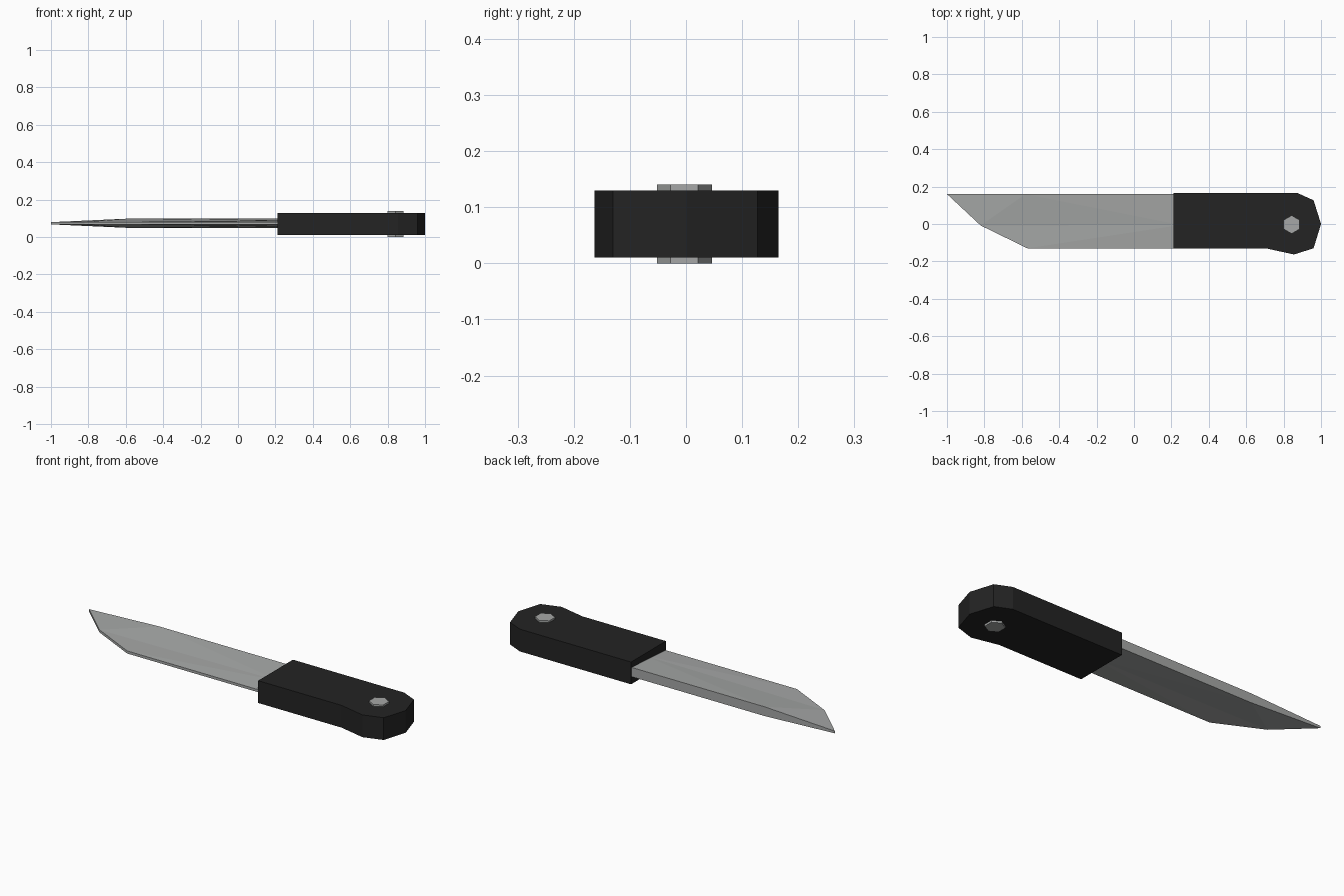
import bpy, bmesh, math

if "Cube" in bpy.data.objects:
    bpy.data.objects.remove(bpy.data.objects["Cube"])


def material(name, color):
    m = bpy.data.materials.new(name)
    m.diffuse_color = (*color, 1)
    m.use_nodes = True
    m.node_tree.nodes["Principled BSDF"].inputs["Base Color"].default_value = m.diffuse_color
    return m


def finish(bm, name, mat):
    bmesh.ops.recalc_face_normals(bm, faces=bm.faces)
    me = bpy.data.meshes.new(name)
    bm.to_mesh(me)
    bm.free()
    me.materials.append(mat)
    ob = bpy.data.objects.new(name, me)
    bpy.context.collection.objects.link(ob)
    return ob


def prism(name, outline, z0, z1, mat):
    bm = bmesh.new()
    lo = [bm.verts.new((x, y, z0)) for x, y in outline]
    hi = [bm.verts.new((x, y, z1)) for x, y in outline]
    bm.faces.new(lo)
    bm.faces.new(hi)
    n = len(outline)
    for i in range(n):
        j = (i + 1) % n
        bm.faces.new((lo[i], lo[j], hi[j], hi[i]))
    return finish(bm, name, mat)


black = material("black grip", (0.017, 0.017, 0.017))
steel = material("grey steel", (0.38, 0.39, 0.385))

# Handle: flat slab with a swollen, rounded butt
prism("handle", [(0.212, 0.165), (0.875, 0.165), (0.96, 0.127), (1.0, 0.0),
                 (0.96, -0.13), (0.855, -0.163), (0.71, -0.131), (0.212, -0.131)],
      0.01, 0.13, black)

# Rivet: six-sided pin through the butt
prism("rivet", [(0.843 + 0.049 * math.sin(i * math.pi / 3),
                 -0.003 + 0.049 * math.cos(i * math.pi / 3)) for i in range(6)],
      0.0, 0.14, steel)

# Blade: thick spine, thin cutting edge, tapering to the tip (x, y, half thickness)
pts = [(0.25, 0.16, 0.025), (-0.58, 0.16, 0.025), (-1.0, 0.16, 0.006),
       (-0.82, -0.008, 0.007), (-0.57, -0.13, 0.007), (0.25, -0.13, 0.007),
       (0.25, -0.005, 0.016)]
mid_z = 0.074
bm = bmesh.new()
rings = [[bm.verts.new((x, y, mid_z + s * h)) for x, y, h in pts] for s in (-1, 1)]
for v in rings:
    for ids in ((0, 1, 6), (1, 3, 6), (1, 2, 3), (3, 4, 6), (4, 5, 6)):
        bm.faces.new([v[i] for i in ids])
for i in range(7):
    j = (i + 1) % 7
    bm.faces.new((rings[0][i], rings[0][j], rings[1][j], rings[1][i]))
finish(bm, "blade", steel)
